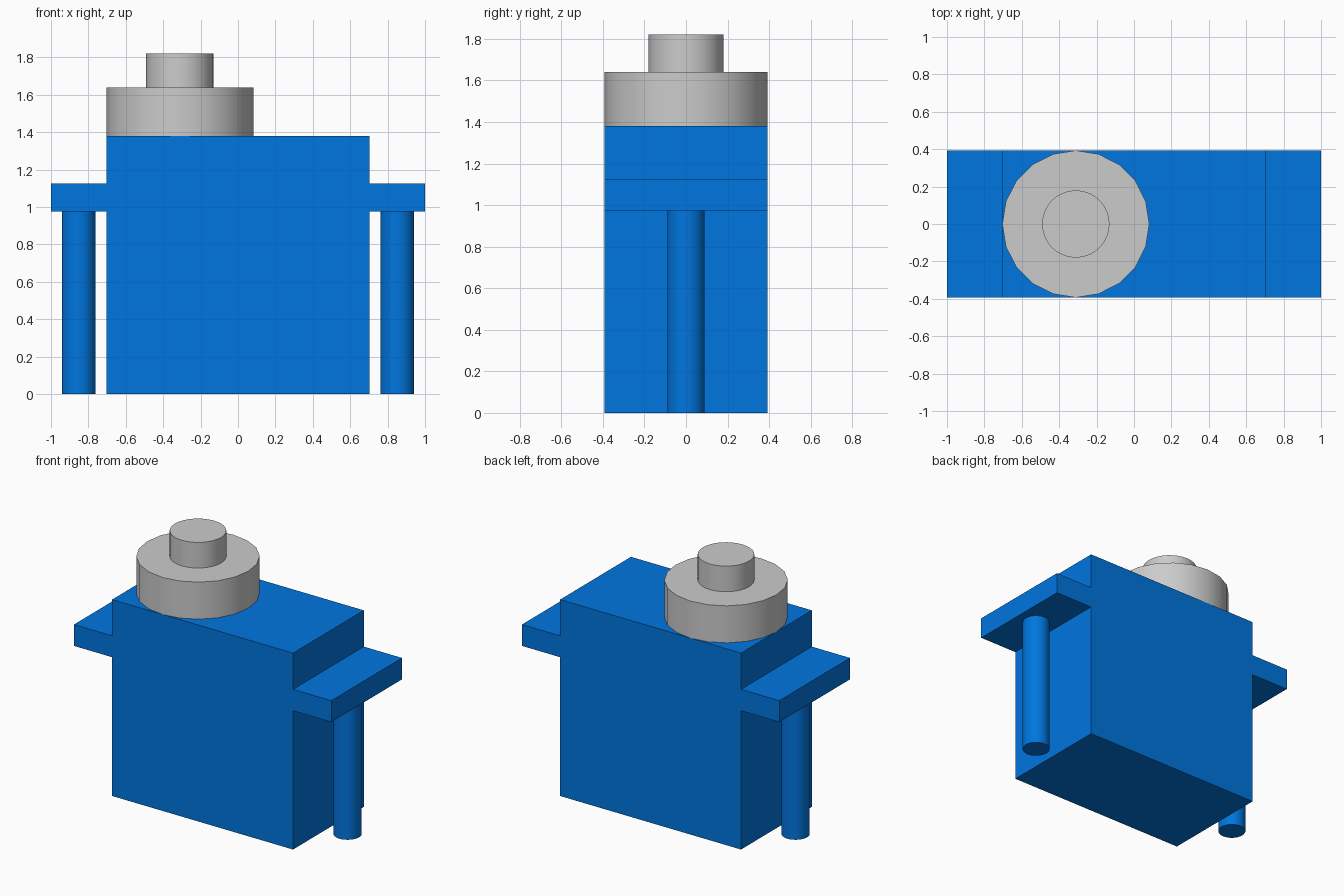
import bpy, bmesh, math

if "Cube" in bpy.data.objects:
    bpy.data.objects.remove(bpy.data.objects["Cube"])

blue = bpy.data.materials.new("blue_plastic")
blue.diffuse_color = (0.0, 0.18, 0.74, 1)
blue.use_nodes = True
blue.node_tree.nodes["Principled BSDF"].inputs["Base Color"].default_value = blue.diffuse_color

HALF_DEPTH = 0.393


def cylinder(name, x, z0, z1, radius, sides, material=None):
    bpy.ops.mesh.primitive_cylinder_add(
        vertices=sides, radius=radius, depth=z1 - z0, location=(x, 0, (z0 + z1) / 2))
    ob = bpy.context.object
    ob.name = name
    if material:
        ob.data.materials.append(material)
    bpy.ops.object.shade_smooth_by_angle(angle=math.radians(35))
    return ob


# Case with mounting ears: half profile mirrored in x, extruded front to back
half = [(0.703, 0), (0.703, 0.975), (1, 0.975), (1, 1.125), (0.703, 1.125), (0.703, 1.38)]
profile = half + [(-x, z) for x, z in reversed(half)]
bm = bmesh.new()
face = bm.faces.new([bm.verts.new((x, -HALF_DEPTH, z)) for x, z in profile])
ext = bmesh.ops.extrude_face_region(bm, geom=[face], use_keep_orig=True)
verts = [g for g in ext["geom"] if isinstance(g, bmesh.types.BMVert)]
bmesh.ops.translate(bm, verts=verts, vec=(0, 2 * HALF_DEPTH, 0))
bmesh.ops.recalc_face_normals(bm, faces=bm.faces)
mesh = bpy.data.meshes.new("case")
bm.to_mesh(mesh)
bm.free()
mesh.materials.append(blue)
case = bpy.data.objects.new("case", mesh)
bpy.context.collection.objects.link(case)

# Mounting pins under the ears
for side, x in (("left", -0.852), ("right", 0.852)):
    cylinder(side + "_pin", x, 0, 0.975, 0.09, 32, blue)

# Gear housing and output shaft
cylinder("gear_housing", -0.311, 1.38, 1.64, 0.393, 20)
cylinder("output_shaft", -0.311, 1.64, 1.82, 0.18, 32)
